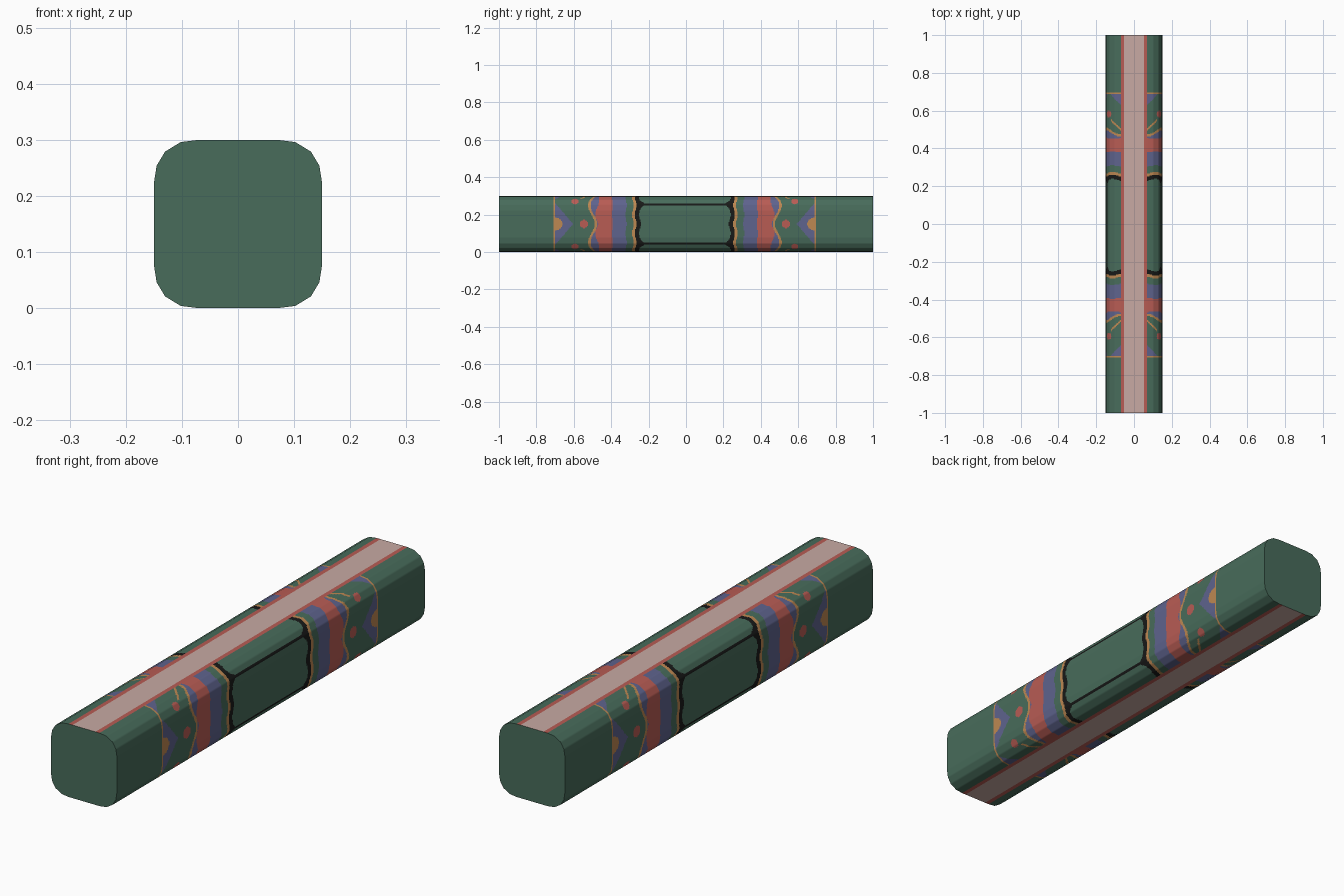
import bpy, bmesh, math

if "Cube" in bpy.data.objects:
    bpy.data.objects.remove(bpy.data.objects["Cube"])

# Flat colours given as sRGB, converted to linear
def lin(c):
    c /= 255
    return c / 12.92 if c <= 0.04045 else ((c + 0.055) / 1.055) ** 2.4

COLOURS = [("green", (72, 108, 91)), ("pale_pink", (200, 170, 163)), ("red", (184, 92, 84)),
           ("blue", (94, 99, 141)), ("ochre", (190, 136, 82)), ("black", (24, 25, 24))]
GREEN, PINK, RED, BLUE, OCHRE, BLACK = range(6)

# Quarter cross-section, side middle to top middle: (x, height above centre, cuts)
KEY = [(0.15, 0, 0), (0.15, 0.072, 18), (0.145, 0.104, 8), (0.13, 0.129, 8), (0.102, 0.146, 8),
       (0.07, 0.15, 8), (0.052, 0.15, 1), (0, 0.15, 1)]
quarter = [KEY[0][:2]]
for (x0, h0, _), (x1, h1, n) in zip(KEY, KEY[1:]):
    quarter += [(x0 + (x1 - x0) * i / n, h0 + (h1 - h0) * i / n) for i in range(1, n + 1)]
dist = [0.0]
for p, q in zip(quarter, quarter[1:]):
    dist.append(dist[-1] + math.dist(p, q))
N = len(quarter) - 1

# Mirror the quarter into the full loop
half = quarter + [(-x, h) for x, h in quarter[-2::-1]]
ring = half + [(x, -h) for x, h in half[-2:0:-1]]

# Rows along the length: fine only in the painted zones
fine = [0.2 + 0.004 * i for i in range(131)]
rows = [-1.0] + [-y for y in reversed(fine)] + fine + [1.0]


def paint(y, t, x):
    """Colour for a place at length y and distance t around from the side's middle."""
    if x < 0.052:
        return PINK
    if x < 0.07 and t > dist[N - 2]:
        return RED
    a = abs(y + 0.006)
    if a > 0.712 or abs(y) < 0.2:
        return BLACK if abs(y) < 0.2 and abs(t - 0.107) < 0.006 else GREEN
    # Panel frame with flared joints
    b = a + 0.005 * math.cos(t * 62)
    flare = max(0, 0.025 - abs(t - 0.107)) * 0.9
    if 0.240 - flare < b < 0.263:
        return BLACK
    if b < 0.24:
        return BLACK if abs(t - 0.107) < 0.006 else GREEN
    if b < 0.278:
        return OCHRE
    # Wavy bands
    c = a + 0.003 * math.cos(t * 62)
    if c < 0.314:
        return GREEN
    if c < 0.387:
        return BLUE
    edge = 0.468 + 0.018 * (1 - math.cos(2 * math.pi * t / 0.2))
    if c < min(edge, 0.466 + 0.01 * math.sin(t * 31)):
        return RED
    if a < edge:
        return BLUE
    if a < edge + 0.013:
        return OCHRE
    # Dots, triangles and edge line
    if math.hypot(a - 0.54, t) < 0.023 or math.hypot(a - 0.588, t - 0.125) < 0.019:
        return RED
    if abs(a - (0.56 - (t - 0.14) * 0.9)) < 0.006 and t > 0.14:
        return OCHRE
    if 0.692 < a < 0.703:
        return OCHRE
    if a < 0.695:
        if math.hypot((a - 0.695) / 0.04, t / 0.035) < 1:
            return OCHRE
        if a > 0.598 + t * 0.85 or a > 0.635 + abs(t - 0.198) * 1.0:
            return BLUE
    return GREEN


# Painted beam
bm = bmesh.new()
loops = [[bm.verts.new((x, y, 0.15 + h)) for x, h in ring] for y in rows]
M = len(ring)
for r in range(len(rows) - 1):
    ym = (rows[r] + rows[r + 1]) / 2
    for i in range(M):
        j = (i + 1) % M
        f = bm.faces.new((loops[r][i], loops[r][j], loops[r + 1][j], loops[r + 1][i]))
        k = i % (2 * N)
        k = k if k < N else 2 * N - 1 - k
        f.material_index = paint(ym, (dist[k] + dist[k + 1]) / 2, (quarter[k][0] + quarter[k + 1][0]) / 2)
for end in (loops[0], loops[-1]):
    bm.faces.new(end)
bmesh.ops.recalc_face_normals(bm, faces=bm.faces[:])
mesh = bpy.data.meshes.new("painted_beam")
bm.to_mesh(mesh)
bm.free()
for name, rgb in COLOURS:
    m = bpy.data.materials.new(name)
    m.diffuse_color = (*[lin(c) for c in rgb], 1)
    m.use_nodes = True
    m.node_tree.nodes["Principled BSDF"].inputs["Base Color"].default_value = m.diffuse_color
    mesh.materials.append(m)
beam = bpy.data.objects.new("painted_beam", mesh)
bpy.context.collection.objects.link(beam)
bpy.context.view_layer.objects.active = beam
beam.select_set(True)
bpy.ops.object.shade_smooth_by_angle(angle=math.radians(40))
